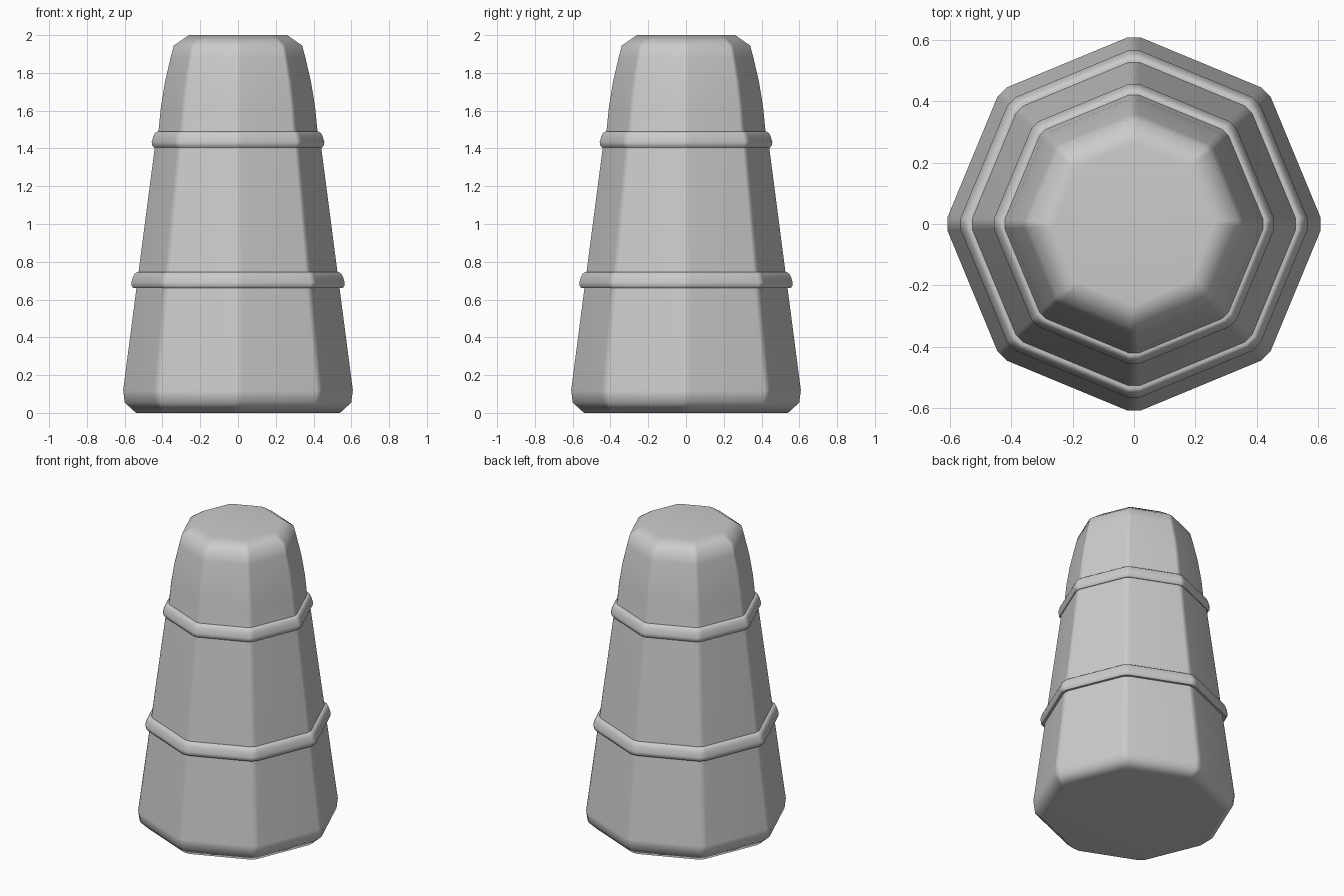
import bpy, bmesh, math

cube = bpy.data.objects.get("Cube")
if cube:
    bpy.data.objects.remove(cube, do_unlink=True)

SIDES = 8

grey = bpy.data.materials.new("plain grey")
grey.use_nodes = True
grey.diffuse_color = (0.6, 0.6, 0.6, 1)
grey.node_tree.nodes["Principled BSDF"].inputs["Base Color"].default_value = (0.6, 0.6, 0.6, 1)


def octagon(bm, radius, z):
    """Octagon with narrow blunted corners, one corner on each axis."""
    loop = []
    for i in range(SIDES):
        a = math.tau * i / SIDES
        for side in (-1, 1):
            w = side * 0.035 * radius
            x = radius * math.cos(a) - w * math.sin(a)
            y = radius * math.sin(a) + w * math.cos(a)
            loop.append(bm.verts.new((x, y, z)))
    return loop


def loft(name, profile, closed=False):
    """Skin octagons along a (radius, height) profile, capped or closed into a band."""
    bm = bmesh.new()
    loops = [octagon(bm, r, z) for r, z in profile]
    pairs = list(zip(loops, loops[1:]))
    if closed:
        pairs.append((loops[-1], loops[0]))
    else:
        bm.faces.new(loops[0])
        bm.faces.new(loops[-1])
    n = len(loops[0])
    for low, high in pairs:
        for i in range(n):
            j = (i + 1) % n
            bm.faces.new((low[i], low[j], high[j], high[i]))
    bmesh.ops.recalc_face_normals(bm, faces=bm.faces)
    mesh = bpy.data.meshes.new(name)
    bm.to_mesh(mesh)
    bm.free()
    mesh.materials.append(grey)
    obj = bpy.data.objects.new(name, mesh)
    bpy.context.collection.objects.link(obj)
    # Soft bevels with flat main panels
    bpy.ops.object.select_all(action="DESELECT")
    obj.select_set(True)
    bpy.context.view_layer.objects.active = obj
    bpy.ops.object.shade_smooth_by_angle(angle=math.radians(44))
    normals = obj.modifiers.new("panel normals", "WEIGHTED_NORMAL")
    normals.keep_sharp = True
    return obj


# Tapered body with a chamfered foot and rounded crown
loft("body", [(0.54, 0), (0.6, 0.055), (0.608, 0.12), (0.44, 1.41), (0.421, 1.49),
              (0.408, 1.62), (0.387, 1.75), (0.357, 1.88), (0.34, 1.945), (0.26, 2)])

# Raised bands that follow the taper
for name, radius, z in (("lower_band", 0.565, 0.66), ("upper_band", 0.457, 1.405)):
    loft(name, [(radius - 0.06, z), (radius - 0.012, z), (radius - 0.002, z + 0.012),
                (radius, z + 0.03), (radius - 0.009, z + 0.06), (radius - 0.018, z + 0.077),
                (radius - 0.03, z + 0.085), (radius - 0.07, z + 0.085)], closed=True)
